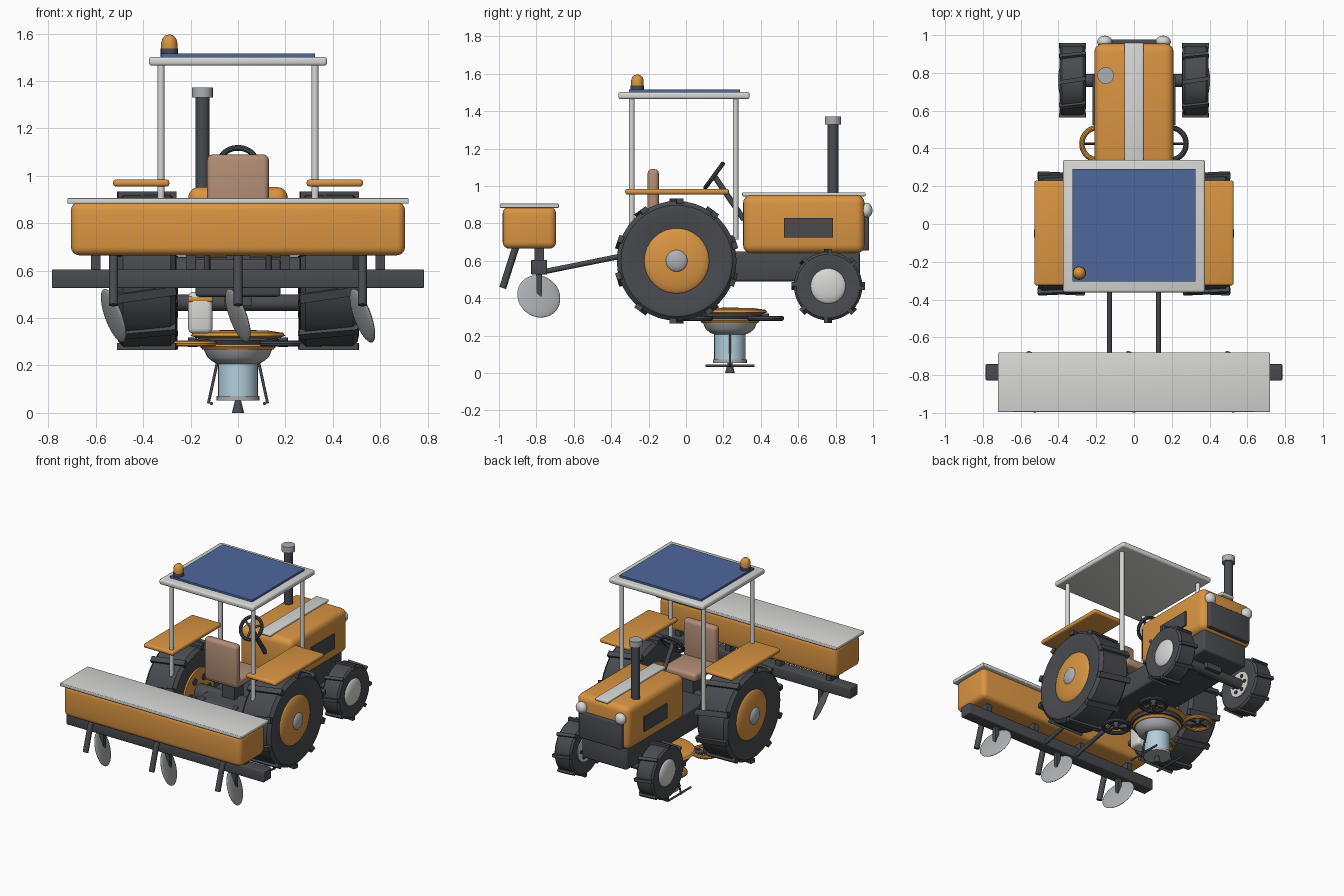
import bpy, bmesh, math
from mathutils import Vector, Matrix

old = bpy.data.objects.get("Cube")
if old:
    bpy.data.objects.remove(old)


def material(name, r, g, b):
    m = bpy.data.materials.new(name)
    m.use_nodes = True
    m.diffuse_color = (r, g, b, 1)
    m.node_tree.nodes["Principled BSDF"].inputs["Base Color"].default_value = (r, g, b, 1)
    return m


ORANGE = material("orange paint", .70, .30, .055)
DARK = material("dark rubber", .065, .07, .08)
WHITE = material("off white", .68, .68, .66)
STEEL = material("steel grey", .42, .43, .45)
BLUE = material("solar blue", .075, .135, .33)
TAN = material("seat tan", .45, .27, .18)
GLASS = material("pale blue", .45, .63, .72)


def finish(name, bm, mat, matrix=Matrix()):
    """Turn a bmesh into a shaded object."""
    bmesh.ops.recalc_face_normals(bm, faces=bm.faces)
    bm.transform(matrix)
    me = bpy.data.meshes.new(name)
    bm.to_mesh(me)
    bm.free()
    me.materials.append(mat)
    ob = bpy.data.objects.new(name, me)
    bpy.context.collection.objects.link(ob)
    bpy.ops.object.select_all(action='DESELECT')
    ob.select_set(True)
    bpy.context.view_layer.objects.active = ob
    bpy.ops.object.shade_smooth_by_angle(angle=math.radians(35))
    return ob


def box(name, mat, x, y, z, bevel=0, segments=3):
    """Box from (min, max) ranges, with optional rounded edges."""
    bm = bmesh.new()
    bmesh.ops.create_cube(bm, size=1)
    for v in bm.verts:
        for i, (lo, hi) in enumerate((x, y, z)):
            v.co[i] = (lo + hi) / 2 + v.co[i] * (hi - lo)
    if bevel:
        bmesh.ops.bevel(bm, geom=bm.edges[:], offset=bevel, segments=segments,
                        profile=.5, affect='EDGES')
    return finish(name, bm, mat)


def rod(name, mat, a, b, r, r2=None, sides=20):
    """Cylinder or cone between two points."""
    a, b = Vector(a), Vector(b)
    bm = bmesh.new()
    bmesh.ops.create_cone(bm, cap_ends=True, segments=sides, radius1=r,
                          radius2=r if r2 is None else r2, depth=(b - a).length)
    turn = (b - a).to_track_quat('Z', 'Y').to_matrix().to_4x4()
    return finish(name, bm, mat, Matrix.Translation((a + b) / 2) @ turn)


def lathe(name, mat, profile, matrix, sides=40):
    """Revolve (radius, height) points about z."""
    bm = bmesh.new()
    vs = [bm.verts.new((r, 0, h)) for r, h in profile]
    es = [bm.edges.new(p) for p in zip(vs, vs[1:])]
    bmesh.ops.spin(bm, geom=vs + es, cent=(0, 0, 0), axis=(0, 0, 1),
                   angle=math.tau, steps=sides)
    bmesh.ops.remove_doubles(bm, verts=bm.verts, dist=1e-5)
    return finish(name, bm, mat, matrix)


def ball(name, mat, loc, size, turn=Matrix()):
    bm = bmesh.new()
    bmesh.ops.create_uvsphere(bm, u_segments=28, v_segments=16, radius=1)
    return finish(name, bm, mat, Matrix.Translation(loc) @ turn @ Matrix.Diagonal((*size, 1)))


def ring(name, mat, R, r, matrix):
    pts = [(R + r * math.cos(i * math.tau / 10), r * math.sin(i * math.tau / 10)) for i in range(11)]
    return lathe(name, mat, pts, matrix)


# Wheels: tyre, raised lugs, domed rim, hub and inner bolts
def wheel(name, side, x, y, z, R, half, lugs, rim, rim_mat, out):
    place = Matrix.Translation((side * x, y, z)) @ Matrix.Rotation(side * math.pi / 2, 4, 'Y')
    lathe(name + "_tyre", DARK, [(0, -half * .8), (rim, -half * .8), (R * .8, -half), (R * .93, -half * .97),
                                 (R, -half * .8), (R, half * .8), (R * .93, half * .97),
                                 (R * .8, half), (rim, half * .8), (0, half * .8)], place)
    bm = bmesh.new()
    for i in range(lugs):
        m = (Matrix.Rotation(i * math.tau / lugs, 4, 'Z') @ Matrix.Translation((R, 0, 0))
             @ Matrix.Rotation(.15, 4, 'X') @ Matrix.Diagonal((.028, R * .12, half * 2, 1)))
        bmesh.ops.create_cube(bm, size=1, matrix=m)
    finish(name + "_lugs", bm, DARK, place)
    ball(name + "_rim", rim_mat, (side * (x + half * .75), y, z), (out, rim, rim))
    rod(name + "_inner_rim", rim_mat, (side * (x - half * .9), y, z), (side * x, y, z), rim * .95, sides=32)
    for i in range(6):
        a = i * math.tau / 6
        p = Vector((side * (x - half * .9), y + rim * .6 * math.cos(a), z + rim * .6 * math.sin(a)))
        rod(name + "_bolt", DARK, p, p - Vector((side * .008, 0, 0)), rim * .13, sides=10)


for s, tag in ((1, "left"), (-1, "right")):
    wheel(tag + "_rear_wheel", s, .385, -.05, .6, .32, .125, 10, .177, ORANGE, .035)
    ball(tag + "_rear_hub", STEEL, (s * .505, -.05, .6), (.025, .06, .06))
    wheel(tag + "_front_wheel", s, .325, .76, .465, .183, .07, 8, .095, WHITE, .025)
    # Fender, canopy posts, hitch bar, headlight and side vent
    box(tag + "_fender", ORANGE, sorted((s * .29, s * .527)), (-.325, .23), (.955, .985), .012)
    for y in (-.29, .265):
        rod("canopy_post", WHITE, (s * .325, y, .715), (s * .325, y, 1.475), .015)
    rod(tag + "_hitch_bar", DARK, (s * .13, -.77, .54), (s * .13, -.2, .655), .014)
    ball(tag + "_headlight", WHITE, (s * .155, .965, .87), (.04, .032, .04))
    box(tag + "_side_vent", DARK, sorted((s * .2, s * .22)), (.525, .785), (.725, .83))

rod("rear_axle", DARK, (-.35, -.05, .6), (.35, -.05, .6), .06)
rod("front_axle", DARK, (-.3, .76, .465), (.3, .76, .465), .035)
box("axle_mount", DARK, (-.06, .06), (.7, .82), (.45, .52))

# Chassis and hood
box("chassis", DARK, (-.18, .18), (-.22, .93), (.49, .65), .015)
box("hood", ORANGE, (-.21, .21), (.305, .955), (.64, .953), .045, 4)
box("hood_stripe", WHITE, (-.05, .05), (.3, .96), (.945, .966), .006)
box("grille", DARK, (-.17, .17), (.94, .978), (.655, .84), .006)
rod("exhaust_pipe", DARK, (-.15, .786, .9), (-.15, .786, 1.34), .03)
rod("exhaust_cap", STEEL, (-.15, .786, 1.33), (-.15, .786, 1.372), .044)

# Seat and steering
box("seat_post", DARK, (-.05, .05), (-.11, -.01), (.64, .8))
box("seat_cushion", TAN, (-.13, .13), (-.2, .08), (.78, .84), .02)
box("seat_back", TAN, (-.13, .13), (-.205, -.145), (.79, 1.09), .022)
rod("steering_column", DARK, (0, .31, .82), (0, .15, 1.055), .015)
tilt = Matrix.Translation((0, .15, 1.055)) @ Matrix.Rotation(math.radians(54), 4, 'X')
ring("steering_wheel", DARK, .078, .012, tilt)
for i in range(3):
    a = math.radians(30 + 120 * i)
    rod("steering_spoke", DARK, tilt @ Vector((0, 0, 0)),
        tilt @ Vector((.078 * math.cos(a), .078 * math.sin(a), 0)), .008)

# Canopy, solar panel and beacon
box("canopy_roof", WHITE, (-.376, .376), (-.362, .34), (1.465, 1.502), .012)
box("solar_panel", BLUE, (-.325, .325), (-.305, .29), (1.495, 1.516))
rod("beacon_base", DARK, (-.29, -.26, 1.5), (-.29, -.26, 1.538), .036)
lathe("beacon_dome", ORANGE, [(.034, 0), (.034, .025), (.029, .043), (.017, .056), (0, .06)],
      Matrix.Translation((-.29, -.26, 1.537)))

# Seeder: hopper, lid, toolbar, tubes and tilted discs
box("hopper", ORANGE, (-.705, .705), (-.98, -.695), (.665, .89), .035, 4)
box("hopper_lid", WHITE, (-.72, .72), (-.995, -.68), (.883, .906), .005)
box("toolbar", DARK, (-.785, .785), (-.828, -.742), (.527, .605), .006)
lean = Vector((.9, .28, .33)).to_track_quat('X', 'Z').to_matrix().to_4x4()
for x in (-.525, 0, .525):
    rod("seed_tube", DARK, (x, -.905, .69), (x, -.98, .455), .019)
    box("disc_arm", DARK, (x - .015, x + .015), (-.8, -.77), (.41, .55))
    ball("seeder_disc", STEEL, (x, -.787, .41), (.016, .12, .12), lean)
for x in (-.6, -.2, .2, .6):
    box("hopper_bracket", DARK, (x - .02, x + .02), (-.81, -.76), (.59, .68))

# Tank under the chassis
box("tank", WHITE, (-.21, -.108), (-.18, -.08), (.335, .51), .02)
box("tank_band", ORANGE, (-.212, -.106), (-.182, -.078), (.468, .492), .008)

# Rotor unit below: body, pale canister, skids and four guarded rotors
C = Vector((0, .235, 0))
at = Matrix.Translation(C)
lathe("rotor_body_lid", ORANGE, [(0, .35), (.12, .348), (.19, .338), (.2, .325), (.17, .315), (0, .315)], at)
lathe("rotor_body_plate", DARK, [(0, .32), (.165, .32), (.175, .305), (.165, .288), (0, .288)], at)
lathe("rotor_body_trim", ORANGE, [(0, .292), (.15, .292), (.16, .28), (.15, .267), (0, .267)], at)
lathe("rotor_body_bowl", STEEL, [(0, .27), (.145, .27), (.13, .235), (.105, .215), (.08, .205), (0, .205)], at)
rod("canister", GLASS, C + Vector((0, 0, .06)), C + Vector((0, 0, .21)), .084, sides=32)
rod("canister_flange", STEEL, C + Vector((0, 0, .053)), C + Vector((0, 0, .072)), .09, sides=32)
rod("nozzle", DARK, C, C + Vector((0, 0, .055)), .026, .012)
for s in (1, -1):
    rod("skid_leg", DARK, (s * .088, .235, .21), (s * .125, .235, .04), .006)
    rod("skid", DARK, (s * .112, .105, .04), (s * .112, .365, .04), .007)
    for t in (1, -1):
        p = C + Vector((s * .19, t * .19, .293))
        ring("rotor_guard", DARK if s > 0 else ORANGE, .086, .014, Matrix.Translation(p))
        rod("rotor_arm", DARK, C + Vector((0, 0, .3)), p, .014)
        rod("rotor_hub", DARK, p - Vector((0, 0, .015)), p + Vector((0, 0, .025)), .02)
        for d in (Vector((.08, 0, 0)), Vector((0, .08, 0))):
            rod("rotor_blade", DARK, p - d, p + d, .007, sides=8)
